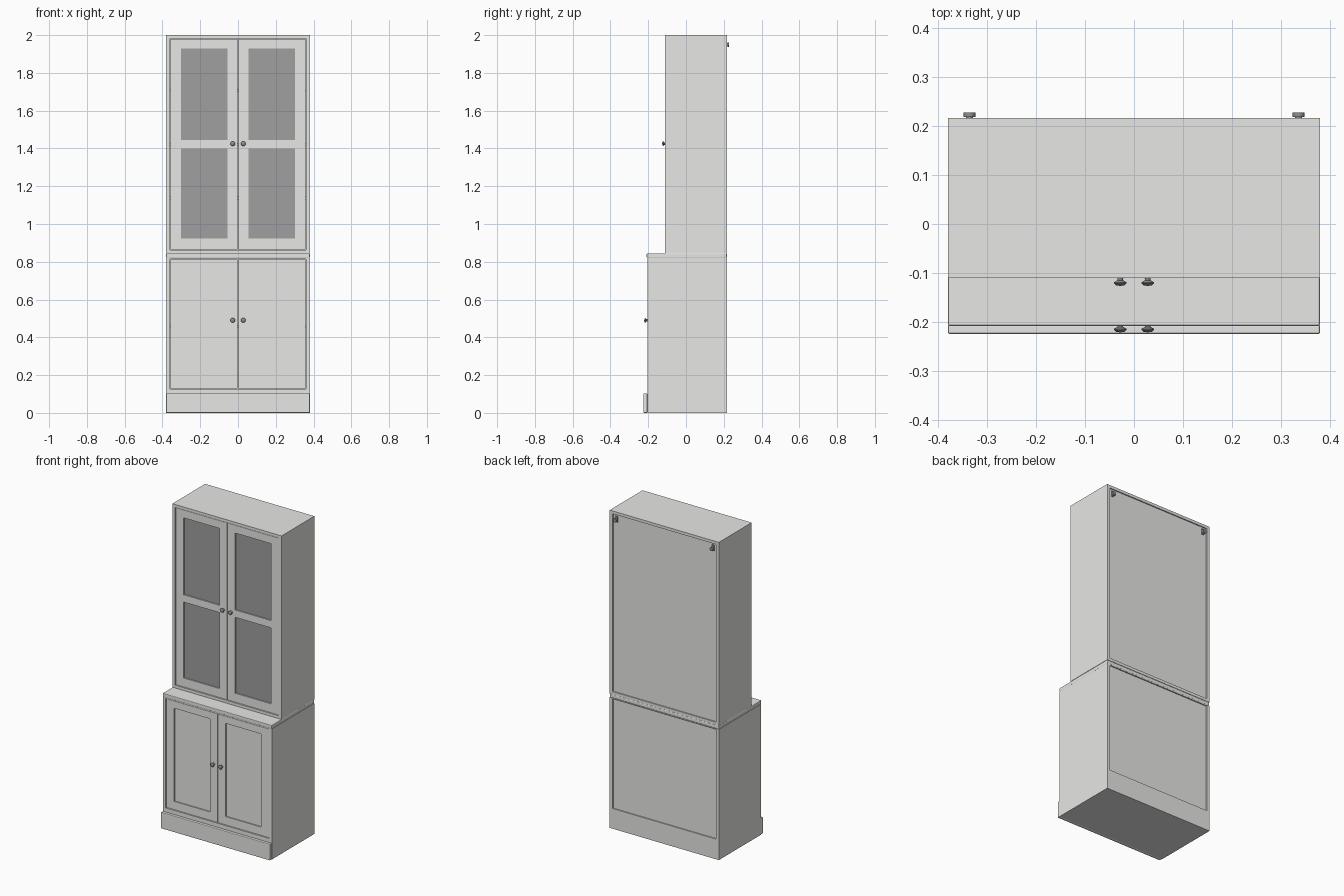
import bpy, bmesh, math
from mathutils import Matrix

cube = bpy.data.objects.get("Cube")
if cube:
    bpy.data.objects.remove(cube, do_unlink=True)


def material(name, value):
    m = bpy.data.materials.new(name)
    m.use_nodes = True
    m.diffuse_color = (*value, 1)
    m.node_tree.nodes["Principled BSDF"].inputs["Base Color"].default_value = (*value, 1)
    return m


paint = material("pale_grey_paint", (0.80, 0.80, 0.78))
glass = material("dark_grey_glass", (0.35, 0.35, 0.35))
metal = material("dark_metal", (0.28, 0.28, 0.28))


def finish(name, bm, mat):
    mesh = bpy.data.meshes.new(name)
    bm.to_mesh(mesh)
    bm.free()
    mesh.materials.append(mat)
    ob = bpy.data.objects.new(name, mesh)
    bpy.context.collection.objects.link(ob)
    return ob


def box(name, x, y, z, mat=paint, bevel=0):
    """Board spanning the given (low, high) ranges."""
    bm = bmesh.new()
    bmesh.ops.create_cube(bm, size=1)
    for v in bm.verts:
        for i, r in enumerate((x, y, z)):
            v.co[i] = r[0] if v.co[i] < 0 else r[1]
    ob = finish(name, bm, mat)
    if bevel:
        mod = ob.modifiers.new("soft_edges", "BEVEL")
        mod.width, mod.segments = bevel, 2
    return ob


def lathe(name, profile, origin, axis_turn, mat, steps=20):
    """Turn a (radius, height) profile and lay it along y."""
    bm = bmesh.new()
    verts = [bm.verts.new((r, 0, h)) for r, h in profile]
    edges = [bm.edges.new(p) for p in zip(verts, verts[1:])]
    bmesh.ops.spin(bm, geom=verts + edges, cent=(0, 0, 0), axis=(0, 0, 1),
                   angle=2 * math.pi, steps=steps)
    bmesh.ops.remove_doubles(bm, verts=bm.verts, dist=1e-5)
    bmesh.ops.recalc_face_normals(bm, faces=bm.faces)
    bm.transform(Matrix.Translation(origin) @ Matrix.Rotation(axis_turn, 4, "X"))
    ob = finish(name, bm, mat)
    for p in ob.data.polygons:
        p.use_smooth = True
    ob.data.set_sharp_from_angle(angle=math.radians(40))
    return ob


W, BACK, T = 0.38, 0.216, 0.02
UP, LOW = -0.11, -0.205          # front planes of the two cabinets
SIDES = (("right", -1), ("left", 1))


def span(s, a, b):
    return tuple(sorted((s * a, s * b)))


def carcass(label, front, bottom, top, panel_bottom, rail_low, rail_high):
    """Side boards, front rails and recessed back of one cabinet."""
    for side, s in SIDES:
        box(f"{label}_{side}_side", span(s, W - T, W), (front, BACK), (bottom, top))
    inner = (T - W, W - T)
    box(f"{label}_bottom_board", inner, (front, BACK), (bottom, rail_low))
    box(f"{label}_top_board", inner, (front, BACK), (rail_high, top))
    box(f"{label}_back_panel", inner, (BACK - 0.014, BACK - 0.007), (panel_bottom, rail_high))


def doors(label, front, z0, z1, openings, fill, fill_mat):
    """Pair of framed doors with knob and infill panes."""
    y = (front + 0.003, front + 0.022)
    for side, s in SIDES:
        name = f"{label}_{side}_door"
        box(name + "_outer_stile", span(s, 0.303, 0.357), y, (z0, z1))
        box(name + "_inner_stile", span(s, 0.0015, 0.055), y, (z0, z1))
        edges = [z0] + [e for o in openings for e in o] + [z1]
        for i in range(0, len(edges), 2):
            box(f"{name}_rail_{i // 2 + 1}", span(s, 0.055, 0.303), y, (edges[i], edges[i + 1]))
        for i, o in enumerate(openings):
            box(f"{name}_{fill}_{i + 1}", span(s, 0.055, 0.303),
                (front + 0.010, front + 0.016), o, fill_mat)


# Lower cabinet
carcass("base", LOW, 0, 0.822, 0.105, 0.127, 0.816)
doors("base", LOW, 0.130, 0.813, [(0.182, 0.768)], "panel", paint)
box("base_shelf", (T - W, W - T), (LOW + 0.03, BACK - 0.014), (0.45, 0.465))
box("plinth", (-W, W), (-0.225, LOW), (0, 0.103), bevel=0.004)
box("countertop", (-W, W), (LOW - 0.003, BACK), (0.822, 0.845), bevel=0.004)

# Upper cabinet
carcass("upper", UP, 0.845, 2.0, 0.863, 0.863, 1.982)
doors("upper", UP, 0.866, 1.979, [(0.922, 1.400), (1.446, 1.930)], "pane", glass)
for n, z in enumerate((1.13, 1.415, 1.70)):
    box(f"upper_shelf_{n + 1}", (T - W, W - T), (UP + 0.03, BACK - 0.014), (z, z + 0.015))

# Door knobs
knob = [(0, 0), (0.009, 0), (0.006, 0.004), (0.006, 0.008), (0.0125, 0.012),
        (0.0125, 0.014), (0.009, 0.018), (0, 0.0195)]
for label, front, z in (("base", LOW, 0.49), ("upper", UP, 1.425)):
    for side, s in SIDES:
        lathe(f"{label}_{side}_knob", knob, (s * 0.028, front + 0.003, z), math.pi / 2, metal)

# Wall fixings on the back
fixing = [(0, 0), (0.007, 0), (0.007, 0.011), (0.012, 0.011), (0.012, 0.020), (0, 0.020)]
for side, s in SIDES:
    lathe(f"{side}_wall_fixing", fixing, (s * 0.336, BACK - 0.008, 1.95), -math.pi / 2, metal)
    box(f"{side}_fixing_plate", (s * 0.336 - 0.008, s * 0.336 + 0.008),
        (BACK - 0.008, BACK - 0.002), (1.935, 1.972), metal)
